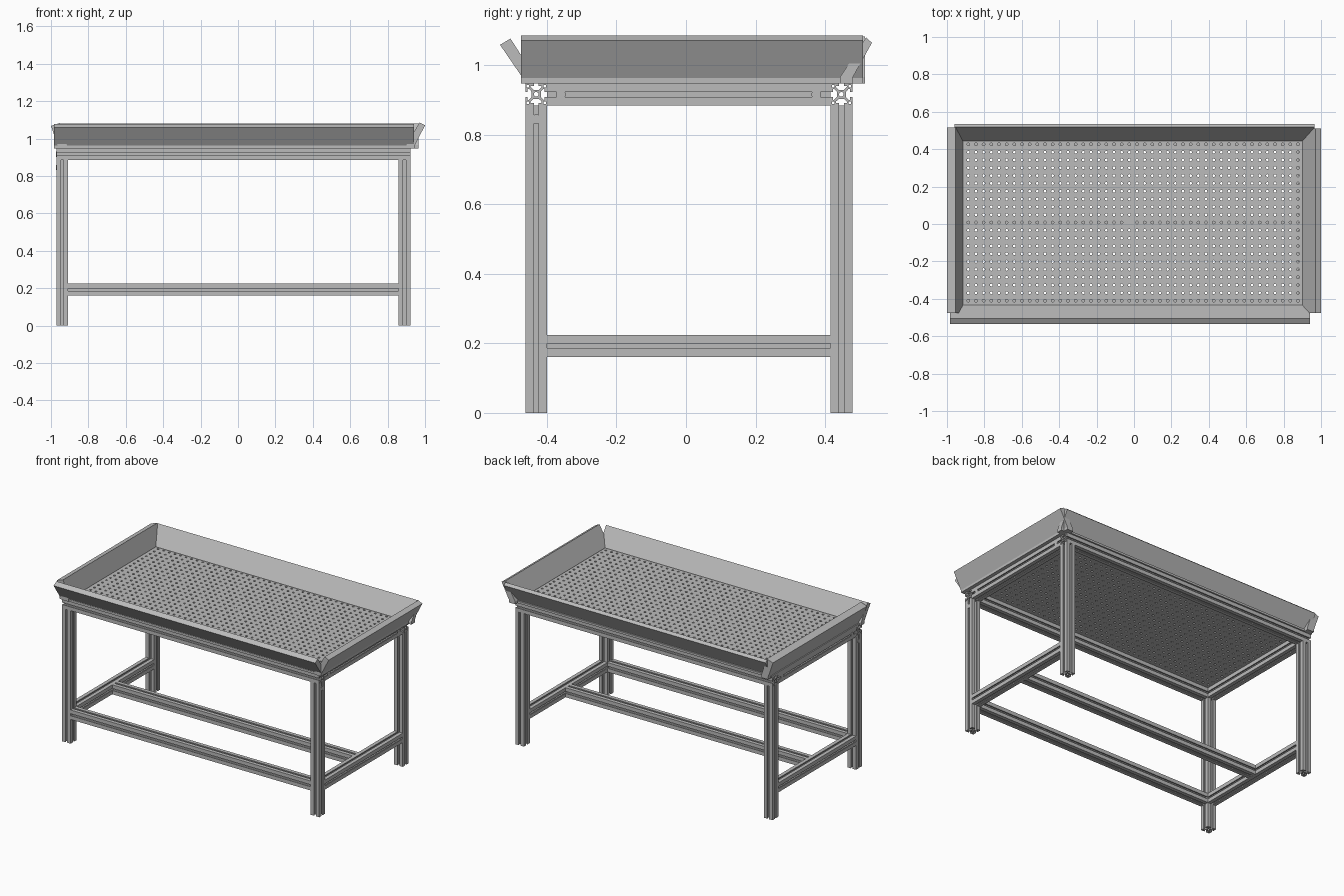
import bpy, bmesh, math
from mathutils import Matrix, Vector

if "Cube" in bpy.data.objects:
    bpy.data.objects.remove(bpy.data.objects["Cube"])

grey = bpy.data.materials.new("aluminium_grey")
grey.use_nodes = True
grey.diffuse_color = (0.5, 0.5, 0.5, 1)
grey.node_tree.nodes["Principled BSDF"].inputs["Base Color"].default_value = (0.5, 0.5, 0.5, 1)

W = 0.063                    # profile width
LEFT, RIGHT = -0.94, 0.89    # leg centres in x
FRONT, BACK = -0.431, 0.447  # leg centres in y
DECK, FLOOR = 0.948, 0.962   # underside and top of the tray plate


def add(name, mesh):
    mesh.materials.clear()
    mesh.materials.append(grey)
    ob = bpy.data.objects.new(name, mesh)
    bpy.context.scene.collection.objects.link(ob)
    return ob


def from_bmesh(name, bm):
    bmesh.ops.recalc_face_normals(bm, faces=bm.faces)
    mesh = bpy.data.meshes.new(name)
    bm.to_mesh(mesh)
    bm.free()
    return add(name, mesh)


def box(name, lo, hi):
    bm = bmesh.new()
    bmesh.ops.create_cube(bm, size=1)
    for v in bm.verts:
        v.co = [lo[i] + (v.co[i] + 0.5) * (hi[i] - lo[i]) for i in range(3)]
    return from_bmesh(name, bm)


# slotted extrusion section: one side turned four times, plus bores
SIDE = [(1, 1), (.22, 1), (.22, .78), (.5, .78), (.5, .66), (.25, .42)]
SIDE += [(-x, y) for x, y in reversed(SIDE[1:])]


def turned(points, quarter):
    c, s = [(1, 0), (0, 1), (-1, 0), (0, -1)][quarter]
    return [(c * x - s * y, s * x + c * y) for x, y in points]


def ring(cx, cy, r, n):
    return [(cx + r * math.cos(2 * math.pi * (i + .5) / n),
             cy + r * math.sin(2 * math.pi * (i + .5) / n)) for i in range(n)]


SECTION = [[p for q in range(4) for p in turned(SIDE, q)], ring(0, 0, .22, 12)]
SECTION += [turned(ring(.76, .76, .16, 4), q) for q in range(4)]


def bar(name, start, end):
    a, b = Vector(start), Vector(end)
    curve = bpy.data.curves.new(name, "CURVE")
    curve.dimensions = "2D"
    curve.fill_mode = "BOTH"
    curve.extrude = (b - a).length / 2
    for loop in SECTION:
        sp = curve.splines.new("POLY")
        sp.points.add(len(loop) - 1)
        for p, (x, y) in zip(sp.points, loop):
            p.co = (x * W / 2, y * W / 2, 0, 1)
        sp.use_cyclic_u = True
    tmp = bpy.data.objects.new(name + "_tmp", curve)
    bpy.context.scene.collection.objects.link(tmp)
    deps = bpy.context.evaluated_depsgraph_get()
    mesh = bpy.data.meshes.new_from_object(tmp.evaluated_get(deps))
    bpy.data.objects.remove(tmp)
    d = b - a
    turn = Matrix()
    if abs(d.x) > 0:
        turn = Matrix.Rotation(math.pi / 2, 4, "Y")
    elif abs(d.y) > 0:
        turn = Matrix.Rotation(math.pi / 2, 4, "X")
    mesh.transform(Matrix.Translation((a + b) / 2) @ turn)
    for poly in mesh.polygons:
        poly.use_smooth = False
    ob = add(name, mesh)
    ob.name = name


# legs, top frame and lower stretchers
H = W / 2
TOP, LOW = DECK - H, 0.193
for xn, x in (("left", RIGHT), ("right", LEFT)):
    for yn, y in (("front", FRONT), ("back", BACK)):
        bar(f"{yn}_{xn}_leg", (x, y, 0), (x, y, DECK - W))
    bar(f"{xn}_top_rail", (x, FRONT + H, TOP), (x, BACK - H, TOP))
    bar(f"{xn}_stretcher", (x, FRONT + H, LOW), (x, BACK - H, LOW))
for yn, y in (("front", FRONT), ("back", BACK)):
    bar(f"{yn}_top_rail", (LEFT - H, y, TOP), (RIGHT + H, y, TOP))
for yn, y in (("front", FRONT), ("middle", 0.008)):
    bar(f"{yn}_stretcher", (LEFT + H, y, LOW), (RIGHT - H, y, LOW))

# round connector covers in the slots
for x, s in ((LEFT, -1), (RIGHT, 1)):
    for i, (y, z) in enumerate(((-.36, TOP), (.375, TOP), (FRONT, .845))):
        bm = bmesh.new()
        bmesh.ops.create_cone(bm, cap_ends=True, segments=20, radius1=.014, radius2=.014, depth=.006)
        bm.transform(Matrix.Translation((x + s * (H - .0025), y, z)) @ Matrix.Rotation(math.pi / 2, 4, "Y"))
        from_bmesh(f"connector_{'left' if s > 0 else 'right'}_{i}", bm)

# perforated tray floor: one holed cell, repeated
NX, NY, PX, PY = 45, 21, 0.041, 0.0418
CX, CY = (LEFT + RIGHT) / 2, (FRONT + BACK) / 2
bm = bmesh.new()
outer, inner = [], []
for i in range(8):
    c, s = math.cos(i * math.pi / 4), math.sin(i * math.pi / 4)
    m = max(abs(c), abs(s))
    outer.append(bm.verts.new((c / m * PX / 2, s / m * PY / 2, 0)))
    inner.append(bm.verts.new((c * .0075, s * .0075, 0)))
for i in range(8):
    j = (i + 1) % 8
    bm.faces.new((outer[i], outer[j], inner[j], inner[i]))
floor = from_bmesh("perforated_floor", bm)
floor.location = (CX - PX * (NX - 1) / 2, CY - PY * (NY - 1) / 2, FLOOR)
if floor.data.polygons[0].normal.z < 0:
    floor.data.flip_normals()
for axis, count, step in ((0, NX, PX), (1, NY, PY)):
    arr = floor.modifiers.new("repeat", "ARRAY")
    arr.count = count
    arr.use_relative_offset = False
    arr.use_constant_offset = True
    arr.constant_offset_displace = [step if k == axis else 0 for k in range(3)]
    arr.use_merge_vertices = True
    arr.merge_threshold = .0005
sol = floor.modifiers.new("thickness", "SOLIDIFY")
sol.thickness = FLOOR - DECK
sol.offset = -1

# plain border around the perforated field
X0, X1, Y0, Y1 = -.972, .925, -.472, .488
fx, fy = NX * PX / 2, NY * PY / 2
box("floor_border_right", (X0, Y0, DECK), (CX - fx, Y1, FLOOR))
box("floor_border_left", (CX + fx, Y0, DECK), (X1, Y1, FLOOR))
box("floor_border_front", (CX - fx, Y0, DECK), (CX + fx, CY - fy, FLOOR))
box("floor_border_back", (CX - fx, CY + fy, DECK), (CX + fx, Y1, FLOOR))

# centre fastener
bm = bmesh.new()
bmesh.ops.create_cone(bm, cap_ends=True, segments=16, radius1=.009, radius2=.009, depth=.006)
bm.transform(Matrix.Translation((CX, CY, FLOOR)))
from_bmesh("centre_fastener", bm)


# leaning side boards: section in (outward, z), swept along one axis
def lip(name, axis, sign, foot, top, edge, base, zt, drop, lo, hi):
    sec = [(foot, DECK), (foot, FLOOR + .004), (top, zt), (edge, zt - drop),
           (foot + base, FLOOR + .002), (foot + base, DECK)]
    bm = bmesh.new()
    ends = []
    for t in (lo, hi):
        ends.append([bm.verts.new((sign * u, t, z) if axis == "x" else (t, sign * u, z)) for u, z in sec])
    for e in ends:
        bm.faces.new(e)
    for i in range(len(sec)):
        j = (i + 1) % len(sec)
        bm.faces.new((ends[0][i], ends[0][j], ends[1][j], ends[1][i]))
    from_bmesh(name, bm)


lip("front_lip", "y", -1, .434, .505, .535, .036, 1.077, .018, -.983, .942)
lip("back_lip", "y", 1, .443, .518, .535, .036, 1.080, .015, -.96, .966)
lip("left_lip", "x", 1, .90, .97, 1.0, .045, 1.086, .015, -.475, .51)
lip("right_lip", "x", -1, .915, .955, 1.0, .05, 1.083, .015, -.475, .515)
